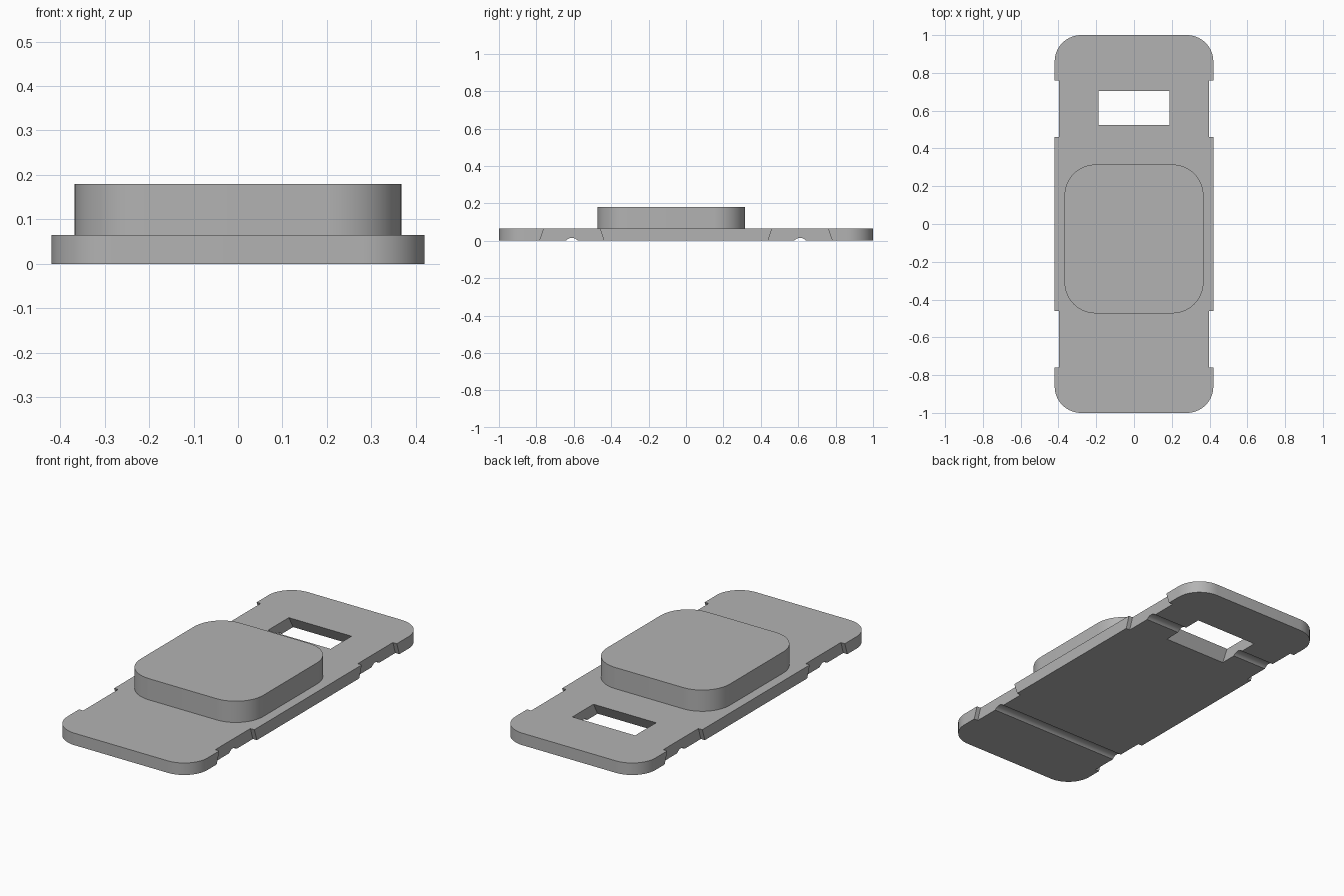
import bpy, bmesh, math

if "Cube" in bpy.data.objects:
    bpy.data.objects.remove(bpy.data.objects["Cube"], do_unlink=True)

THICK = 0.065      # base plate thickness
SLOT_Y = 0.61      # distance of the strap slots from the middle

grey = bpy.data.materials.new("plain_grey")
grey.use_nodes = True
COLOUR = (0.45, 0.45, 0.45, 1)
grey.diffuse_color = COLOUR
grey.node_tree.nodes["Principled BSDF"].inputs["Base Color"].default_value = COLOUR


def prism(name, points, offset):
    """Extrude a closed outline by an offset vector."""
    bm = bmesh.new()
    face = bm.faces.new([bm.verts.new(p) for p in points])
    ext = bmesh.ops.extrude_face_region(bm, geom=[face])
    verts = [g for g in ext["geom"] if isinstance(g, bmesh.types.BMVert)]
    bmesh.ops.translate(bm, verts=verts, vec=offset)
    bmesh.ops.recalc_face_normals(bm, faces=bm.faces)
    mesh = bpy.data.meshes.new(name)
    bm.to_mesh(mesh)
    bm.free()
    mesh.materials.append(grey)
    obj = bpy.data.objects.new(name, mesh)
    bpy.context.collection.objects.link(obj)
    return obj


def rounded_slab(name, hx, hy, cy, radius, z0, z1, steps=14):
    """Flat slab with rounded vertical corners."""
    points = []
    for quarter, (sx, sy) in enumerate([(1, 1), (-1, 1), (-1, -1), (1, -1)]):
        for i in range(steps + 1):
            a = (quarter + i / steps) * math.pi / 2
            points.append((sx * (hx - radius) + radius * math.cos(a),
                           cy + sy * (hy - radius) + radius * math.sin(a), z0))
    return prism(name, points, (0, 0, z1 - z0))


def flared_cutter(name, x0, x1, y, half_top, half_bottom):
    """Cutter whose width in y grows towards the underside."""
    over = 0.02
    slope = (half_bottom - half_top) / THICK * over
    low, high = half_bottom + slope, half_top - slope
    profile = [(x0, y - low, -over), (x0, y + low, -over),
               (x0, y + high, THICK + over), (x0, y - high, THICK + over)]
    return prism(name, profile, (x1 - x0, 0, 0))


def groove_cutter(name, y, half, depth, steps=24):
    """Round bar that carves a shallow arc across the underside."""
    radius = (half ** 2 + depth ** 2) / (2 * depth)
    angles = [2 * math.pi * i / steps for i in range(steps)]
    ring = [(-0.6, y + radius * math.cos(a), depth - radius + radius * math.sin(a))
            for a in angles]
    return prism(name, ring, (1.2, 0, 0))


def activate(obj):
    bpy.ops.object.select_all(action="DESELECT")
    obj.select_set(True)
    bpy.context.view_layer.objects.active = obj


def carve(target, cutter):
    activate(target)
    mod = target.modifiers.new("cut", "BOOLEAN")
    mod.operation = "DIFFERENCE"
    mod.solver = "EXACT"
    mod.object = cutter
    bpy.ops.object.modifier_apply(modifier=mod.name)
    bpy.data.objects.remove(cutter, do_unlink=True)


# Base plate with rounded ends
plate = rounded_slab("base_plate", 0.42, 1.0, 0, 0.14, 0, THICK)

# Side notches and underside grooves at both ends
for end in (-1, 1):
    for side in (-1, 1):
        carve(plate, flared_cutter("notch_cutter", side * 0.396, side * 0.5,
                                   end * SLOT_Y, 0.15, 0.172))
    carve(plate, groove_cutter("groove_cutter", end * SLOT_Y, 0.032, 0.015, 48))

# Rectangular window near the back, flared downwards
carve(plate, flared_cutter("window_cutter", -0.188, 0.188, SLOT_Y + 0.004, 0.09, 0.126))

# Raised rounded pad
pad = rounded_slab("raised_pad", 0.368, 0.394, -0.079, 0.165, THICK, 0.18)

for part in (plate, pad):
    activate(part)
    bpy.ops.object.shade_smooth_by_angle(angle=math.radians(25))
